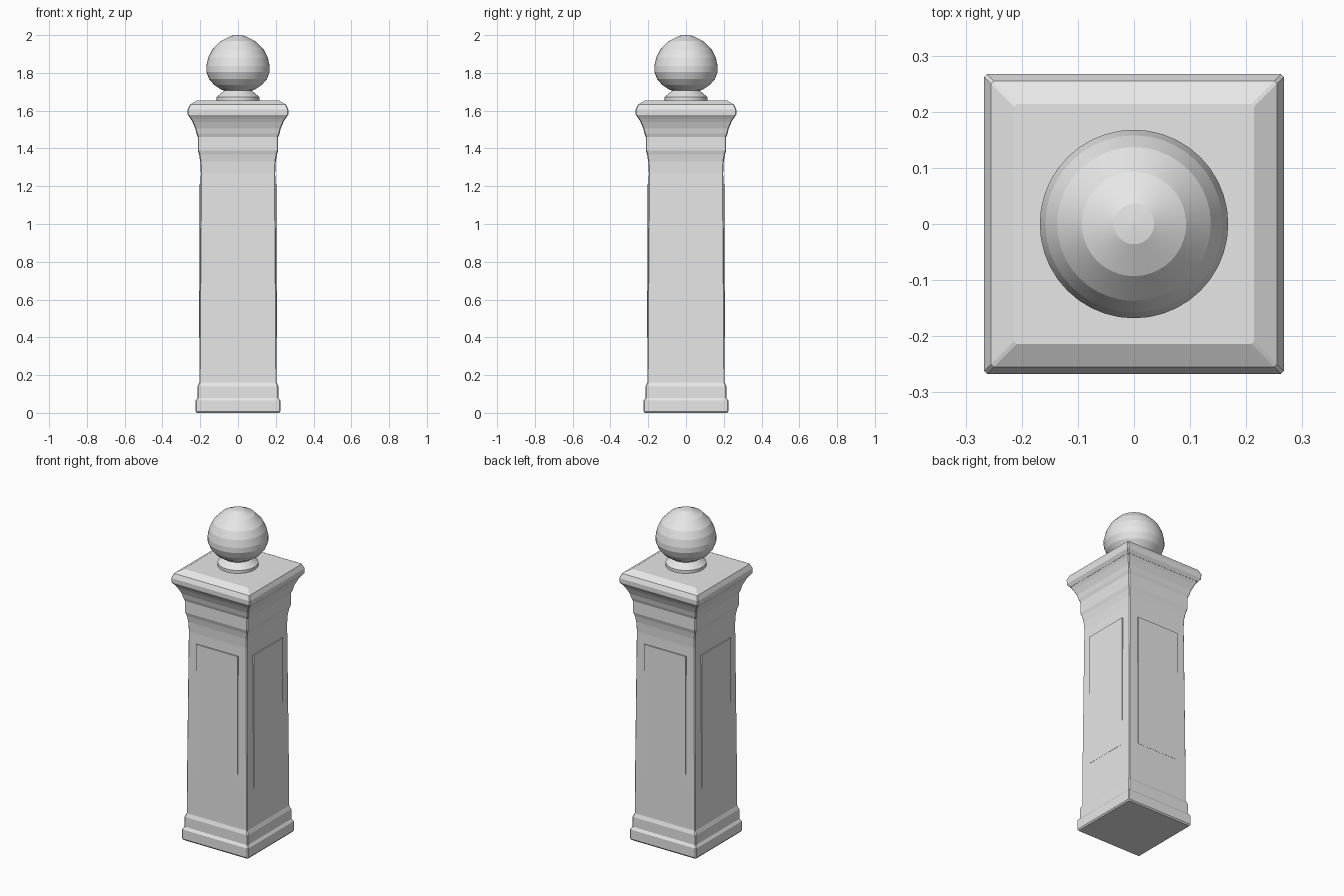
import bpy, bmesh, math

if "Cube" in bpy.data.objects:
    bpy.data.objects.remove(bpy.data.objects["Cube"])

stone = bpy.data.materials.new("grey_stone")
stone.diffuse_color = (0.8, 0.8, 0.8, 1)
stone.use_nodes = True
stone.node_tree.nodes["Principled BSDF"].inputs["Base Color"].default_value = stone.diffuse_color


def loft(name, rings):
    """Skin a stack of equal-length rings and cap both ends."""
    bm = bmesh.new()
    loops = [[bm.verts.new(p) for p in ring] for ring in rings]
    n = len(loops[0])
    for a, b in zip(loops, loops[1:]):
        for i in range(n):
            j = (i + 1) % n
            bm.faces.new((a[i], a[j], b[j], b[i]))
    bm.faces.new(loops[0][::-1])
    bm.faces.new(loops[-1])
    bmesh.ops.recalc_face_normals(bm, faces=bm.faces)
    mesh = bpy.data.meshes.new(name)
    bm.to_mesh(mesh)
    bm.free()
    mesh.materials.append(stone)
    obj = bpy.data.objects.new(name, mesh)
    bpy.context.collection.objects.link(obj)
    return obj


def square(w, z, c=0.005):
    """Square ring of half width w with small corner chamfers."""
    d = w - c
    return [(w, -d, z), (w, d, z), (d, w, z), (-d, w, z),
            (-w, d, z), (-w, -d, z), (-d, -w, z), (d, -w, z)]


def circle(r, z, n=40):
    return [(r * math.cos(2 * math.pi * i / n),
             r * math.sin(2 * math.pi * i / n), z) for i in range(n)]


def square_part(name, profile):
    return loft(name, [square(w, z) for w, z in profile])


def turned_part(name, profile):
    obj = loft(name, [circle(r, z) for r, z in profile])
    # smooth around the axis, crisp between the bands
    bpy.ops.object.select_all(action='DESELECT')
    obj.select_set(True)
    bpy.context.view_layer.objects.active = obj
    bpy.ops.object.shade_smooth_by_angle(angle=math.radians(12))
    return obj


# Stepped plinth
square_part("plinth", [(0.218, 0), (0.224, 0.008), (0.224, 0.065), (0.214, 0.08),
                       (0.214, 0.14), (0.205, 0.162)])
# Tapered shaft flaring out at the top
square_part("shaft", [(0.205, 0.162), (0.2045, 0.4), (0.198, 1.21), (0.197, 1.27),
                      (0.2, 1.33), (0.206, 1.367)])
# Neck band and mouldings below the cap
square_part("neck_moulding", [(0.206, 1.367), (0.213, 1.39), (0.213, 1.46), (0.22, 1.478),
                              (0.226, 1.505), (0.241, 1.54), (0.252, 1.56)])
# Cap slab with bevelled top
square_part("cap", [(0.252, 1.558), (0.266, 1.578), (0.267, 1.605), (0.255, 1.632),
                    (0.214, 1.655)])

# Thin raised panel on each side
for k, side in enumerate(("front", "right", "back", "left")):
    w, inner, outer = 0.141, 0.197, 0.2055
    rings = [[(-w, -y, 0.4), (w, -y, 0.4), (w, -y, 1.21), (-w, -y, 1.21)]
             for y in (inner, outer)]
    panel = loft(side + "_panel", rings)
    panel.rotation_euler.z = k * math.pi / 2

# Finial foot and ball
turned_part("finial_foot", [(0.113, 1.65), (0.113, 1.673), (0.07, 1.708), (0.07, 1.72)])
turned_part("finial_ball", [(0.07, 1.707), (0.085, 1.709), (0.125, 1.735), (0.153, 1.767),
                            (0.168, 1.805), (0.168, 1.836), (0.158, 1.88), (0.137, 1.922),
                            (0.093, 1.968), (0.036, 1.996), (0.001, 2.0)])
